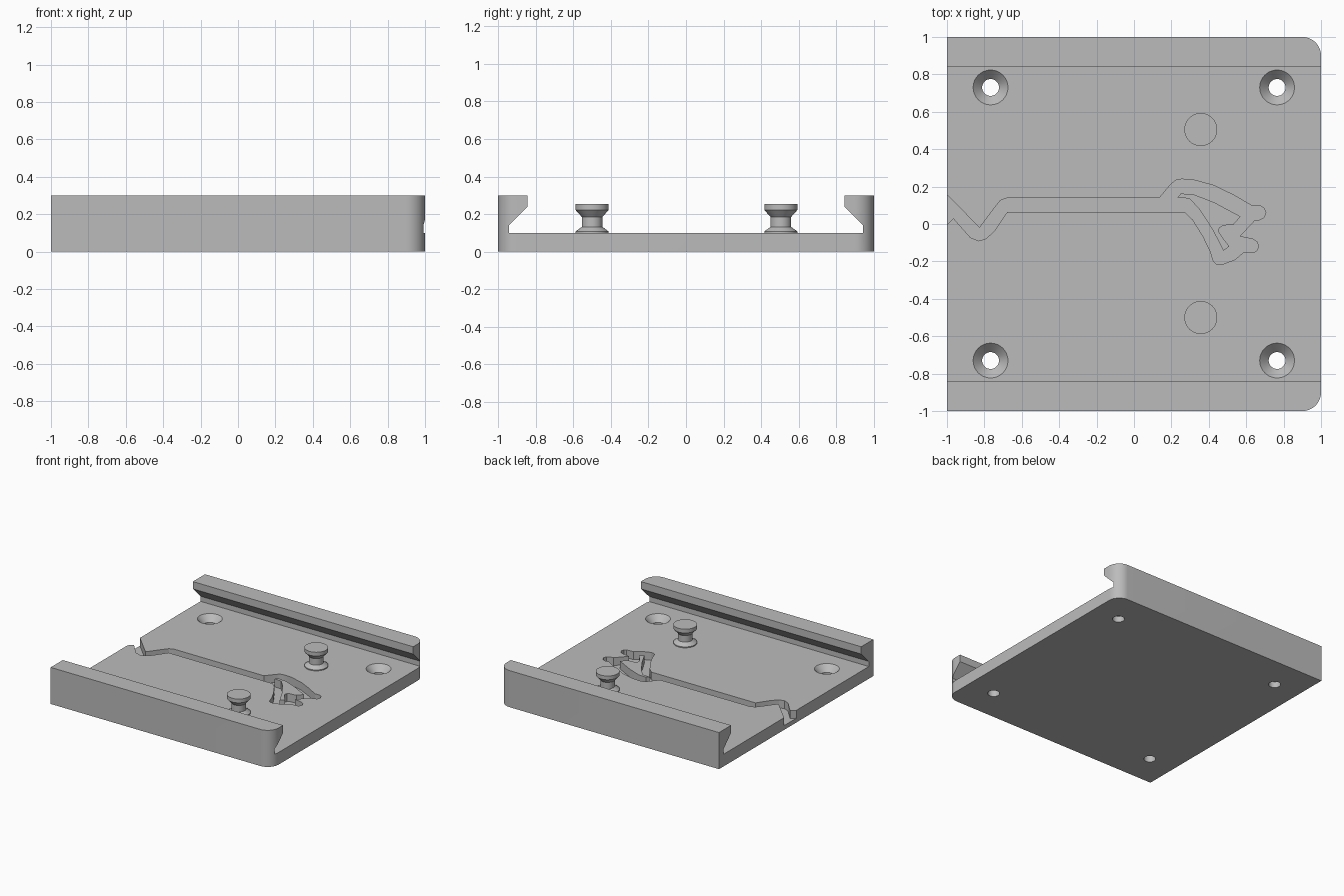
import bpy
import bmesh
from math import radians, pi, cos, sin

cube = bpy.data.objects.get("Cube")
if cube:
    bpy.data.objects.remove(cube, do_unlink=True)

grey = bpy.data.materials.new("plain grey")
grey.use_nodes = True
colour = (0.5, 0.5, 0.5, 1)
grey.diffuse_color = colour
grey.node_tree.nodes["Principled BSDF"].inputs["Base Color"].default_value = colour


def make_object(name, bm):
    bmesh.ops.recalc_face_normals(bm, faces=bm.faces)
    mesh = bpy.data.meshes.new(name)
    bm.to_mesh(mesh)
    bm.free()
    mesh.materials.append(grey)
    obj = bpy.data.objects.new(name, mesh)
    bpy.context.collection.objects.link(obj)
    return obj


def prism(name, points, offset):
    """Extrude a flat outline of 3D points."""
    bm = bmesh.new()
    face = bm.faces.new([bm.verts.new(p) for p in points])
    out = bmesh.ops.extrude_face_region(bm, geom=[face])
    moved = [v for v in out["geom"] if isinstance(v, bmesh.types.BMVert)]
    bmesh.ops.translate(bm, verts=moved, vec=offset)
    return make_object(name, bm)


def lathe(name, profile, x, y, steps=48):
    """Turn an (r, z) profile into a closed solid around a vertical axis."""
    bm = bmesh.new()
    rings = []
    for r, z in profile:
        rings.append([bm.verts.new((x + r * cos(2 * pi * i / steps),
                                    y + r * sin(2 * pi * i / steps), z))
                      for i in range(steps)])
    for low, high in zip(rings, rings[1:]):
        for i in range(steps):
            j = (i + 1) % steps
            bm.faces.new((low[i], low[j], high[j], high[i]))
    bm.faces.new(rings[0])
    bm.faces.new(rings[-1])
    return make_object(name, bm)


def select_only(obj):
    bpy.ops.object.select_all(action="DESELECT")
    obj.select_set(True)
    bpy.context.view_layer.objects.active = obj


def boolean(target, cutter, operation="DIFFERENCE"):
    cutter.hide_render = True
    mod = target.modifiers.new("cut", "BOOLEAN")
    mod.operation = operation
    mod.solver = "EXACT"
    mod.object = cutter
    select_only(target)
    bpy.ops.object.modifier_apply(modifier=mod.name)
    bpy.data.objects.remove(cutter, do_unlink=True)


def smooth(obj):
    select_only(obj)
    bpy.ops.object.shade_smooth_by_angle(angle=radians(25))


FLOOR = 0.1      # top of the plate
GROOVE = 0.035   # bottom of the channel

# Plate with two undercut rails, as one cross-section
half = [(1, 0), (1, 0.3), (0.843, 0.3), (0.843, 0.24), (0.942, 0.142), (0.942, FLOOR)]
section = half + [(-y, z) for y, z in reversed(half)]
plate = prism("railed_plate", [(-1, y, z) for y, z in section], (2, 0, 0))

# Rounded corners on the +x end
radius = 0.1
outline = [(-1.5, -1)]
for side in (-1, 1):
    arc = [(1 - radius + radius * cos(a), side * (1 - radius + radius * sin(a)))
           for a in (pi / 2 * i / 12 for i in range(13))]
    outline += arc[::-1] if side < 0 else arc
outline.append((-1.5, 1))
boolean(plate, prism("corner_cutter", [(x, y, -1) for x, y in outline], (0, 0, 2)),
        "INTERSECT")

# Countersunk screw holes
for x in (-0.767, 0.765):
    for y in (-0.73, 0.73):
        sink = [(0.045, -0.1), (0.045, 0.05), (0.093, FLOOR), (0.093, 0.2)]
        boolean(plate, lathe("hole_cutter", sink, x, y))

# Winding channel, open at the -x edge
channel = [
    (-1.05, .208), (-.826, -.02), (-.745, .088), (-.715, .125), (-.677, .14),
    (.136, .14), (.2, .216), (.225, .234), (.254, .24), (.32, .235), (.43, .205),
    (.537, .152), (.63, .098), (.67, .1), (.695, .085), (.705, .06), (.695, .035),
    (.67, .022), (.645, .02), (.564, -.067), (.634, -.08), (.657, -.095),
    (.665, -.115), (.66, -.138), (.645, -.15), (.585, -.152), (.54, -.19),
    (.468, -.217), (.44, -.213), (.425, -.2), (.41, -.15), (.37, -.067),
    (.313, .024), (.27, .065), (-.677, .065), (-.745, -.035), (-.79, -.078),
    (-.83, -.09), (-.875, -.072), (-.965, .03), (-1.05, -.05)]
boolean(plate, prism("channel_cutter", [(x, y, GROOVE) for x, y in channel], (0, 0, 0.2)))
smooth(plate)

# Raised island inside the channel's hooked end
island = [
    (.233, .142), (.25, .163), (.32, .158), (.43, .115), (.57, .04), (.532, -.003),
    (.478, -.008), (.457, -.02), (.452, -.04), (.473, -.072), (.51, -.12),
    (.478, -.142), (.42, -.03), (.35, .078), (.297, .136)]
smooth(prism("channel_island", [(x, y, GROOVE) for x, y in island],
             (0, 0, FLOOR - GROOVE)))

# Two spool-shaped pegs
spool = [(0.088, FLOOR), (0.088, 0.108), (0.055, 0.132), (0.055, 0.185),
         (0.088, 0.222), (0.088, 0.253)]
for name, y in (("front_peg", -0.5), ("back_peg", 0.505)):
    smooth(lathe(name, spool, 0.357, y))
